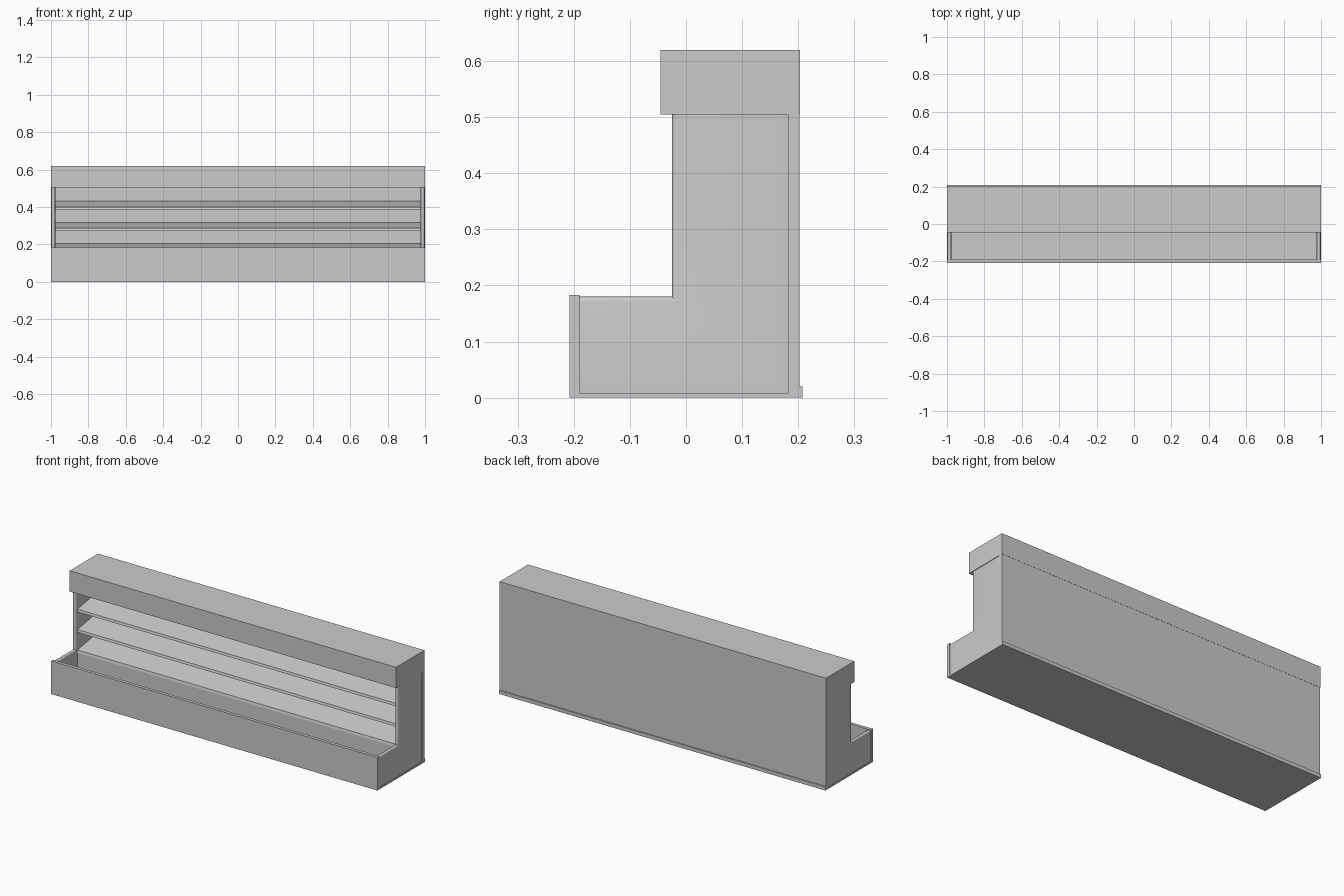
import bpy, bmesh

if "Cube" in bpy.data.objects:
    bpy.data.objects.remove(bpy.data.objects["Cube"])


def make_object(name, bm):
    bmesh.ops.recalc_face_normals(bm, faces=bm.faces)
    me = bpy.data.meshes.new(name)
    bm.to_mesh(me)
    bm.free()
    ob = bpy.data.objects.new(name, me)
    bpy.context.collection.objects.link(ob)
    return ob


def prism(points, x0, x1):
    """Extrude a (y, z) profile along x."""
    bm = bmesh.new()
    face = bm.faces.new([bm.verts.new((x0, y, z)) for y, z in points])
    ext = bmesh.ops.extrude_face_region(bm, geom=[face])
    verts = [v for v in ext["geom"] if isinstance(v, bmesh.types.BMVert)]
    bmesh.ops.translate(bm, verts=verts, vec=(x1 - x0, 0, 0))
    return bm


def box(name, half_x, y0, y1, z0, z1):
    profile = [(y0, z0), (y1, z0), (y1, z1), (y0, z1)]
    return make_object(name, prism(profile, -half_x, half_x))


# Base tray with a low lip behind the back panel
base = [(-0.208, 0), (0.208, 0), (0.208, 0.02), (0.202, 0.02),
        (0.202, 0.008), (-0.208, 0.008)]
make_object("base_tray", prism(base, -1, 1))

# Main panels and canopy
box("front_panel", 1.0, -0.208, -0.19, 0.008, 0.183)
box("back_panel", 1.0, 0.182, 0.202, 0.008, 0.505)
box("canopy", 1.0, -0.045, 0.203, 0.505, 0.62)
box("inner_kick_panel", 0.98, -0.008, 0.004, 0.008, 0.162)

# L-shaped side panels with rounded exposed rims
outline = [(-0.19, 0.008), (0.182, 0.008), (0.182, 0.505),
           (-0.025, 0.505), (-0.025, 0.18), (-0.19, 0.18)]
for side, x0, x1 in (("left", -0.997, -0.977), ("right", 0.977, 0.997)):
    bm = prism(outline, x0, x1)

    def on_rim(v):
        y, z = v.co.y, v.co.z
        return y < -0.02 and z > 0.17

    rim = [e for e in bm.edges
           if all(on_rim(v) for v in e.verts)
           and abs(e.verts[0].co.x - e.verts[1].co.x) < 1e-5]
    bmesh.ops.bevel(bm, geom=rim, offset=0.0095, segments=4,
                    profile=0.5, affect='EDGES')
    panel = make_object(side + "_side_panel", bm)
    bpy.ops.object.select_all(action='DESELECT')
    panel.select_set(True)
    bpy.context.view_layer.objects.active = panel
    bpy.ops.object.shade_smooth_by_angle()

# Three shelves sloping down towards the front
for i in range(3):
    z = 0.40 - 0.113 * i
    shelf = [(-0.013, z - 0.014), (0.184, z + 0.017),
             (0.184, z + 0.032), (-0.010, z)]
    make_object(f"shelf_{i + 1}", prism(shelf, -0.98, 0.98))
